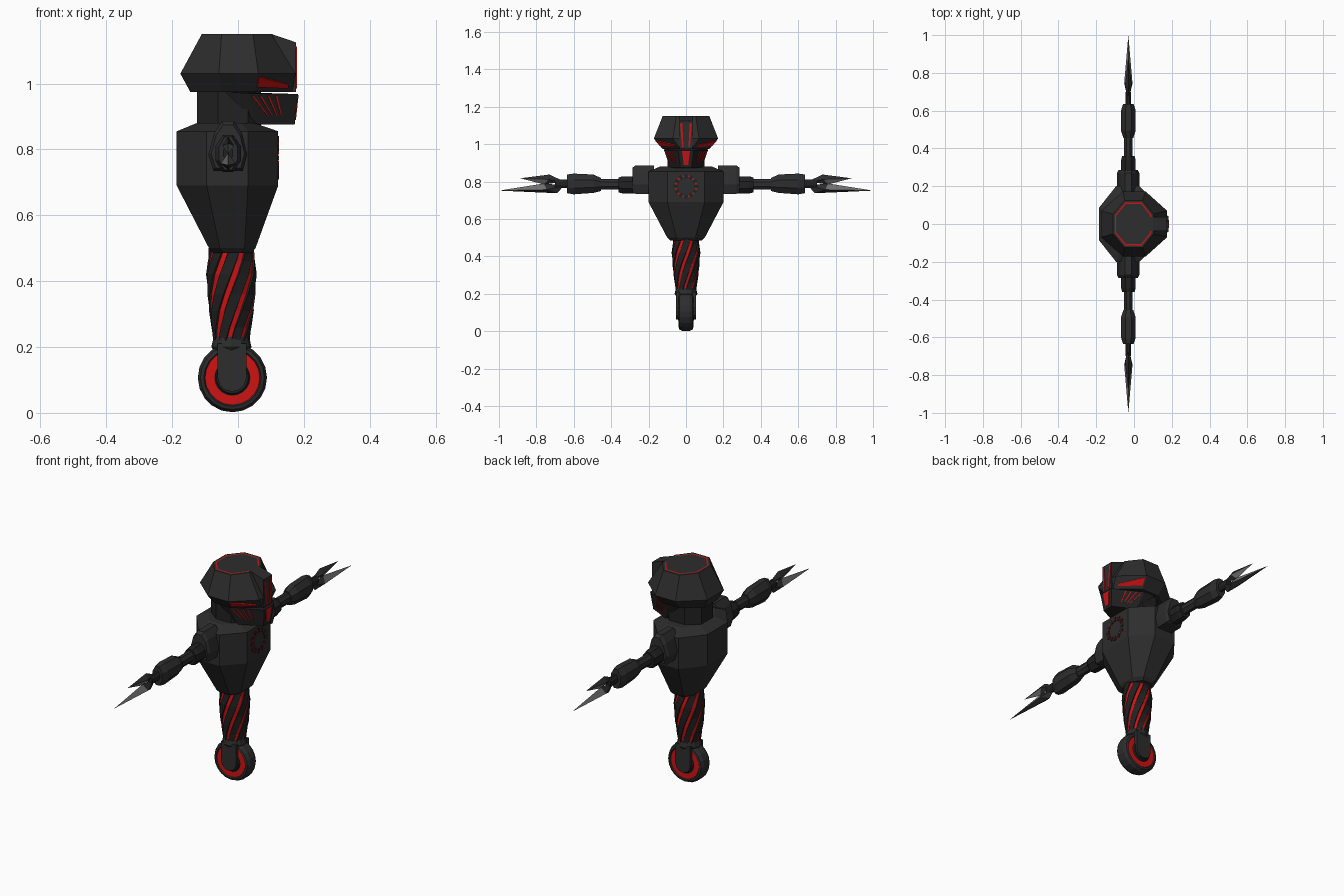
import bpy, bmesh, math
from mathutils import Vector

if "Cube" in bpy.data.objects:
    bpy.data.objects.remove(bpy.data.objects["Cube"])


def material(name, rgb):
    m = bpy.data.materials.new(name)
    m.diffuse_color = (*rgb, 1)
    m.use_nodes = True
    m.node_tree.nodes["Principled BSDF"].inputs["Base Color"].default_value = m.diffuse_color
    return m


DARK = material("dark grey armour", (0.026, 0.026, 0.026))
BLACK = material("black metal", (0.015, 0.015, 0.015))
RED = material("glowing red", (0.62, 0.006, 0.006))
STEEL = material("steel blade", (0.16, 0.16, 0.16))


def finish(name, bm, mats, mirror=False):
    bmesh.ops.recalc_face_normals(bm, faces=bm.faces)
    me = bpy.data.meshes.new(name)
    bm.to_mesh(me)
    bm.free()
    for m in mats:
        me.materials.append(m)
    ob = bpy.data.objects.new(name, me)
    bpy.context.collection.objects.link(ob)
    if mirror:
        mod = ob.modifiers.new("mirror", 'MIRROR')
        mod.use_axis = (False, True, False)
        mod.use_mirror_merge = False
    return ob


def loft(name, rings, mats=(DARK,), rule=None, mirror=False):
    """Skin a stack of rings; rule(segment, side) picks the material."""
    bm = bmesh.new()
    vs = [[bm.verts.new(p) for p in r] for r in rings]
    n = len(vs[0])
    for s in range(len(vs) - 1):
        for j in range(n):
            k = (j + 1) % n
            f = bm.faces.new((vs[s][j], vs[s][k], vs[s + 1][k], vs[s + 1][j]))
            if rule:
                f.material_index = rule(s, j)
    bm.faces.new(vs[0])
    bm.faces.new(vs[-1])
    return finish(name, bm, mats, mirror)


def hull(name, pts, mats=(DARK,), rule=None, mirror=False):
    bm = bmesh.new()
    for p in pts:
        bm.verts.new(p)
    bmesh.ops.convex_hull(bm, input=bm.verts)
    bmesh.ops.recalc_face_normals(bm, faces=bm.faces)
    if rule:
        for f in bm.faces:
            f.normal_update()
            f.material_index = rule(f)
    return finish(name, bm, mats, mirror)


def octagon(z, x0, xa, xb, x1, hy, yb, yf):
    """Eight-sided outline: back x0, front x1, side edge xa..xb at +-hy."""
    half = [(x1, yf), (xb, hy), (xa, hy), (x0, yb)]
    return [(x, y, z) for x, y in half] + [(x, -y, z) for x, y in reversed(half)]


def arm_ring(y, hx, z0, z1, c=0.3, x=-0.03):
    """Chamfered rectangle across the arm."""
    zc, hz = (z0 + z1) / 2, (z1 - z0) / 2
    k = 1 - 2 * c
    q = [(1, -k), (1, k), (k, 1), (-k, 1), (-1, k), (-1, -k), (-k, -1), (k, -1)]
    return [(x + a * hx, y, zc + b * hz) for a, b in q]


def disc(y, r, n=20, cx=-0.017, cz=0.107):
    return [(cx + r * math.cos(i * math.tau / n), y, cz + r * math.sin(i * math.tau / n))
            for i in range(n)]


def plate(name, quad, uvs, mirror=True, mat=RED, h=0.0045):
    """Thin plate laid on a quad face (low-left, low-right, top-right, top-left)."""
    a, b, c, d = map(Vector, quad)
    nrm = (b - a).cross(d - a).normalized()
    pts = [a * (1 - u) * (1 - v) + b * u * (1 - v) + c * u * v + d * (1 - u) * v for u, v in uvs]
    return loft(name, [[p - nrm * h for p in pts], [p + nrm * h for p in pts]], (mat,), mirror=mirror)


FULL = [(0, 0), (1, 0), (1, 1), (0, 1)]

# torso
loft("torso", [
    octagon(0.485, -0.075, -0.045, 0.01, 0.04, 0.085, 0.04, 0.04),
    octagon(0.50, -0.088, -0.055, 0.02, 0.053, 0.10, 0.045, 0.05),
    octagon(0.69, -0.186, -0.095, 0.03, 0.122, 0.20, 0.085, 0.10),
    octagon(0.855, -0.186, -0.095, 0.03, 0.122, 0.20, 0.085, 0.10),
    octagon(0.88, -0.125, -0.07, 0.01, 0.05, 0.14, 0.06, 0.07)])

# chest vent: ring of teeth with red lights between them
for i in range(12):
    for nm, mat, off, r0, r1, w in (("chest_tooth", BLACK, 0, 0.043, 0.066, 0.007),
                                    ("chest_light", RED, 0.5, 0.050, 0.060, 0.004)):
        t = (i + off) * math.tau / 12
        cs, sn = math.cos(t), math.sin(t)
        quad = [(0.122, r * cs - s * w * sn, 0.775 + r * sn + s * w * cs)
                for r, s in ((r0, -1), (r1, -1), (r1, 1), (r0, 1))]
        plate(nm, quad, FULL, False, mat, 0.003)

# neck
loft("neck", [octagon(z, -0.125, -0.06, 0.03, 0.07, 0.10, 0.05, 0.06) for z in (0.865, 0.985)], (BLACK,))


# head with a thin red line around the crown
def crown(s, z=1.15):
    return octagon(z, -0.005 - 0.105 * s, -0.005 - 0.045 * s, -0.005 + 0.05 * s,
                   -0.005 + 0.107 * s, 0.125 * s, 0.052 * s, 0.052 * s)


loft("head", [
    octagon(0.975, -0.145, -0.05, 0.05, 0.165, 0.125, 0.055, 0.032),
    octagon(1.03, -0.175, -0.058, 0.062, 0.175, 0.172, 0.07, 0.07),
    crown(1), crown(0.91), crown(0.85)],
    (DARK, RED), lambda s, j: int(s == 3))

# brow block on the face with two red stripes
brow = [(0.08, 1.15), (0.10, 1.151), (0.176, 1.125), (0.176, 0.975), (0.10, 0.975)]
loft("brow_block", [[(x, y, z) for x, z in brow] for y in (-0.036, 0.036)])
plate("face_stripe", [(0.176, 0.013, 0.985), (0.176, 0.021, 0.985),
                      (0.176, 0.032, 1.112), (0.176, 0.020, 1.112)], FULL, h=0.003)

# eyes on the slanted faces under the brow
plate("eye", [(0.05, -0.124, 0.975), (0.165, -0.032, 0.975), (0.175, -0.07, 1.03), (0.062, -0.172, 1.03)],
      [(0.03, 0.30), (0.85, 0.22), (0.85, 0.42), (0.03, 0.85)])

# jaw, chin light and cheek slits
jaw = [(-0.04, 0.115, 0.975), (0.03, 0.118, 0.97), (0.182, 0.042, 0.968),
       (0.06, 0.085, 0.875), (0.172, 0.03, 0.875)]
hull("jaw", [(x, s * y, z) for x, y, z in jaw for s in (-1, 1)], (BLACK,))
plate("chin_light", [(0.174, -0.012, 0.89), (0.174, 0.012, 0.89),
                     (0.182, 0.021, 0.965), (0.182, -0.021, 0.965)], FULL, False, h=0.002)
cheek = [(0.06, -0.085, 0.875), (0.172, -0.03, 0.875), (0.182, -0.042, 0.968), (0.03, -0.118, 0.968)]
for u in (0.06, 0.22, 0.38, 0.54):
    low = 0.25 + u * 0.7
    plate("cheek_slit", cheek, [(low, 0.3), (low + 0.025, 0.3), (u + 0.035, 0.95), (u, 0.95)], h=0.003)

# arms
arch = [(-0.075, 0.735), (0.015, 0.735), (0.028, 0.785), (0.012, 0.85),
        (-0.012, 0.886), (-0.048, 0.886), (-0.072, 0.85), (-0.09, 0.785)]


def arch_ring(y, s):
    return [(-0.03 + (x + 0.03) * s, y, 0.80 + (z - 0.80) * s) for x, z in arch]


loft("shoulder", [arch_ring(0.17, 1), arch_ring(0.27, 1), arch_ring(0.286, 0.86)], mirror=True)
loft("shoulder_cuff", [arm_ring(0.27, 0.038, 0.737, 0.828), arm_ring(0.34, 0.038, 0.737, 0.828),
                       arm_ring(0.36, 0.033, 0.743, 0.822)], (BLACK,), mirror=True)
loft("upper_arm", [arm_ring(y, 0.022, 0.758, 0.815) for y in (0.34, 0.50)], mirror=True)
loft("forearm", [arm_ring(0.455, 0.026, 0.75, 0.82), arm_ring(0.495, 0.039, 0.74, 0.838),
                 arm_ring(0.60, 0.039, 0.732, 0.843), arm_ring(0.635, 0.028, 0.738, 0.838)], mirror=True)
loft("wrist", [arm_ring(y, 0.015, 0.765, 0.812) for y in (0.62, 0.70)], (BLACK,), mirror=True)

# two-pronged claws with steel inner edges
X = -0.03
hull("upper_claw", [(X, 0.65, 0.80), (X, 0.73, 0.838), (X, 0.76, 0.785), (X, 0.885, 0.818)]
     + [(X + s, 0.735, 0.812) for s in (-0.018, 0.018)], (DARK, STEEL),
     lambda f: int(f.normal.z < -0.1 and f.calc_center_median().y > 0.78), True)
hull("lower_claw", [(X, 0.65, 0.78), (X, 0.69, 0.738), (X, 0.76, 0.79), (X, 1.0, 0.752)]
     + [(X + s, 0.745, 0.757) for s in (-0.022, 0.022)], (DARK, STEEL),
     lambda f: int(f.normal.z > 0.1 and f.calc_center_median().y > 0.8), True)

# twisted waist: dark bands wound around a red core
BANDS = 8
waist = []
for z, r in ((0.215, 0.055), (0.26, 0.061), (0.31, 0.069), (0.36, 0.073), (0.42, 0.077), (0.46, 0.073), (0.50, 0.069)):
    ring = []
    for b in range(BANDS):
        for f, k in ((0, 1), (0.60, 1), (0.64, 0.93), (0.96, 0.93)):
            t = (b + f) * math.tau / BANDS + (z - 0.22) * 5.4
            ring.append((-0.02 + r * k * math.cos(t), r * k * math.sin(t), z))
    waist.append(ring)
loft("twisted_waist", waist, (BLACK, RED), lambda s, j: int(j % 4 == 2))

# wheel with a red ring on both sides
side = [(0.034, 0.055), (0.034, 0.083), (0.039, 0.087), (0.036, 0.097), (0.020, 0.105)]
prof = [(-y, r) for y, r in side] + [(y, r) for y, r in reversed(side)]
loft("wheel", [disc(y, r) for y, r in prof], (DARK, RED), lambda s, j: int(s in (0, 8)))
loft("axle_hub", [disc(y, r) for y, r in ((-0.042, 0.048), (-0.03, 0.055), (0.03, 0.055), (0.042, 0.048))], (BLACK,))

# fork and its collar
fork = [(0.026, 0.21), (-0.062, 0.21)] + [
    (-0.018 + 0.044 * math.cos(math.pi + i * math.pi / 6), 0.108 + 0.044 * math.sin(math.pi + i * math.pi / 6))
    for i in range(7)]
loft("fork_arm", [[(x, y, z) for x, z in fork] for y in (0.036, 0.054)], mirror=True)
loft("fork_collar", [[(-0.02 + r * math.cos(i * math.tau / 12), r * math.sin(i * math.tau / 12), z)
                      for i in range(12)]
                     for z, r in ((0.185, 0.05), (0.20, 0.061), (0.23, 0.054))])
